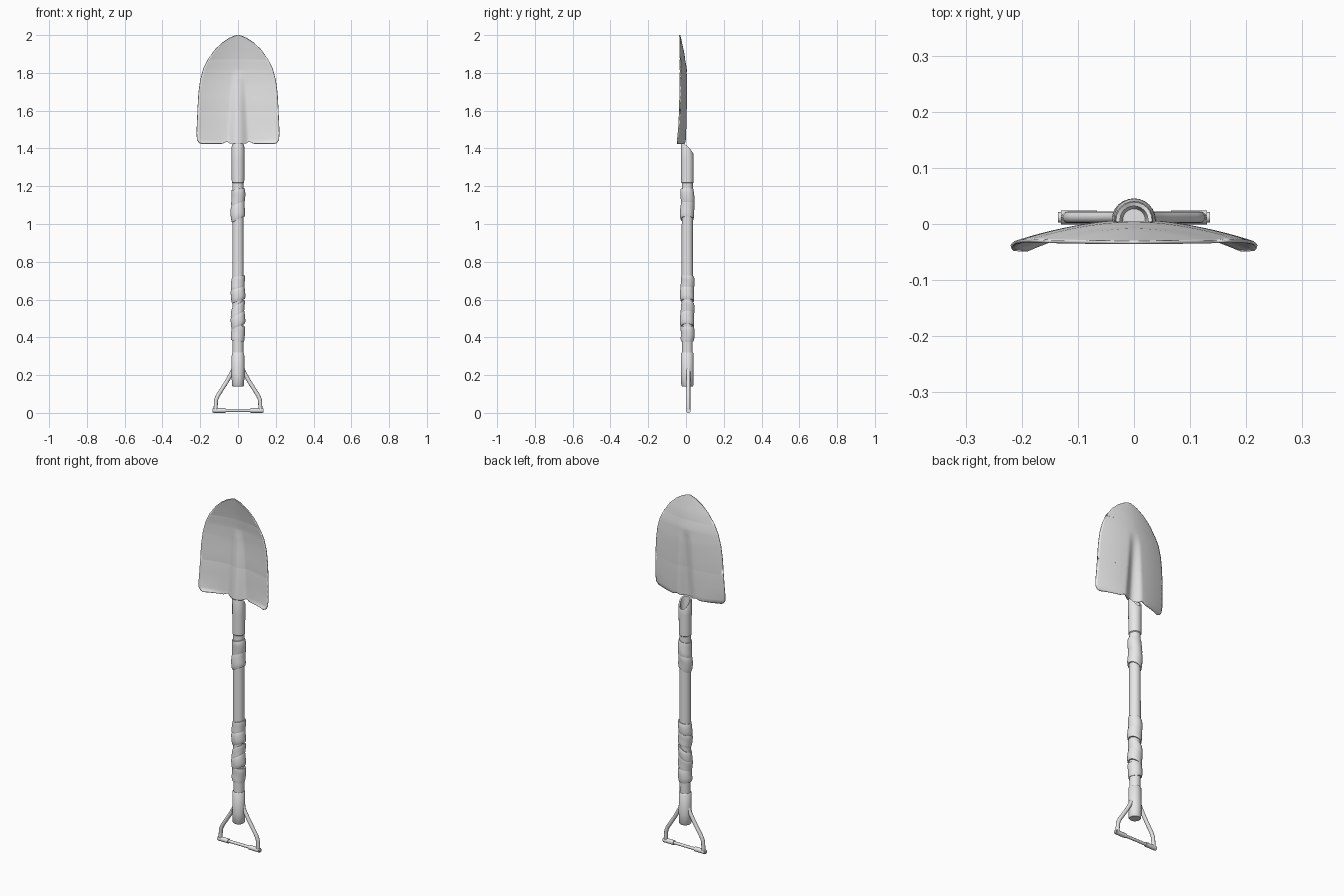
import bpy, bmesh, math
from mathutils import Vector

cube = bpy.data.objects.get("Cube")
if cube:
    bpy.data.objects.remove(cube, do_unlink=True)

AXIS_Y = 0.007   # shaft centre line
SIDES = 24

grey = bpy.data.materials.new("plain grey")
grey.use_nodes = True
colour = (0.8, 0.8, 0.8, 1)
grey.diffuse_color = colour
grey.node_tree.nodes["Principled BSDF"].inputs["Base Color"].default_value = colour


def finish(name, bm, angle=40):
    bmesh.ops.recalc_face_normals(bm, faces=bm.faces)
    mesh = bpy.data.meshes.new(name)
    bm.to_mesh(mesh)
    bm.free()
    obj = bpy.data.objects.new(name, mesh)
    bpy.context.collection.objects.link(obj)
    mesh.materials.append(grey)
    bpy.ops.object.select_all(action='DESELECT')
    obj.select_set(True)
    bpy.context.view_layer.objects.active = obj
    bpy.ops.object.shade_smooth_by_angle(angle=math.radians(angle))
    return obj


def bridge(bm, rings, closed=True):
    n = len(rings[0])
    for a, b in zip(rings, rings[1:]):
        for i in range(n if closed else n - 1):
            j = (i + 1) % n
            bm.faces.new((a[i], a[j], b[j], b[i]))


def lathe(name, profile, warp=None, caps=True):
    """Turn (radius, height) pairs around the shaft; warp adjusts r, z by angle."""
    bm = bmesh.new()
    rings = []
    for k, (r, z) in enumerate(profile):
        ring = []
        for i in range(SIDES):
            a = 2 * math.pi * i / SIDES
            rr, zz = warp(r, z, a, k) if warp else (r, z)
            ring.append(bm.verts.new((rr * math.cos(a), AXIS_Y + rr * math.sin(a), zz)))
        rings.append(ring)
    bridge(bm, rings)
    if caps:
        bm.faces.new(rings[0])
        bm.faces.new(rings[-1])
    return finish(name, bm)


def tube(name, points, radius, sides=12):
    """Round rod swept along points lying in the xz plane."""
    pts = [Vector(p) for p in points]
    bm = bmesh.new()
    rings = []
    for k, p in enumerate(pts):
        d_in = (p - pts[max(k - 1, 0)]).normalized()
        d_out = (pts[min(k + 1, len(pts) - 1)] - p).normalized()
        t = (d_in + d_out).normalized()
        side = t.cross(Vector((0, 1, 0)))
        ring = []
        for i in range(sides):
            a = 2 * math.pi * i / sides
            ring.append(bm.verts.new(p + radius * (math.cos(a) * side + math.sin(a) * Vector((0, 1, 0)))))
        rings.append(ring)
    bridge(bm, rings)
    bm.faces.new(rings[0])
    bm.faces.new(rings[-1])
    return finish(name, bm)


def interp(table, z):
    for (z0, v0), (z1, v1) in zip(table, table[1:]):
        if z <= z1:
            return v0 + (v1 - v0) * max(0, (z - z0) / (z1 - z0))
    return table[-1][1]


# Blade: dished sheet with a pressed central ridge
half_width = [(1.425, .19), (1.43, .205), (1.445, .216), (1.48, .219), (1.6, .214),
              (1.69, .209), (1.76, .2), (1.82, .184), (1.87, .16), (1.925, .12),
              (1.96, .083), (1.985, .045), (1.996, .018), (2.0, .004)]
edge_depth = [(1.425, -.047), (1.5, -.039), (1.6, -.034), (1.8, -.03), (2, -.033)]
centre_depth = [(1.425, 0), (1.6, .004), (1.74, .005), (1.82, .001), (1.9, -.011), (2, -.033)]

rows = sorted({z for z, _ in half_width} | {1.45 + .03 * i for i in range(18)})
COLS = 48
bm = bmesh.new()
grid = []
for z in rows:
    w = interp(half_width, z)
    e, c = interp(edge_depth, z), interp(centre_depth, z)
    f = max(0, min(1, (1.81 - z) / .38))
    ridge, ridge_w = .029 * f ** .7, .035 + .022 * f
    line = []
    for i in range(COLS + 1):
        s = 2 * i / COLS - 1
        u = math.copysign(abs(s) ** 1.4, s)
        x = u * w
        y = c + (e - c) * abs(u) ** 1.8
        if abs(x) < ridge_w:
            y -= ridge * math.cos(math.pi * x / ridge_w / 2) ** 1.5
        # shallow notch on either side of the ridge at the foot of the blade
        lift = .01 * math.exp(-((abs(x) - .06) / .014) ** 2) * max(0, 1 - (z - 1.425) / .06)
        line.append(bm.verts.new((x, y, z + lift)))
    grid.append(line)
bridge(bm, grid, closed=False)
blade = finish("blade", bm, 60)
solid = blade.modifiers.new("thickness", 'SOLIDIFY')
solid.thickness = .006
solid.offset = 0


# Upper socket: open tube, mouth sloping down toward the back
def slope(r, z, a, k):
    back = (1 + math.sin(a)) / 2
    return r, z - (.055 * back ** 2 if z > 1.35 else 0)


lathe("blade_socket", [(.028, 1.215), (.033, 1.22), (.034, 1.34), (.034, 1.42), (.032, 1.427),
                       (.025, 1.424), (.025, 1.36), (.02, 1.3)], slope)

# Shaft and lower socket
lathe("shaft", [(.028, .2), (.03, .7), (.029, 1.3)])
lathe("handle_socket", [(.028, .14), (.032, .145), (.034, .2), (.033, .315), (.029, .32)])


# Wrapped bindings: bulging bands with slanted edges
def binding(name, low, high, tilt, radius=.036):
    steps = 8
    profile = [(.027, low)]
    for i in range(steps + 1):
        t = i / steps
        profile.append((radius - .003 * (2 * t - 1) ** 4, low + (high - low) * t))
    profile.append((.027, high))

    def twist(r, z, a, k):
        swell = .0022 * math.sin(a + z * 45) if r > .03 else 0
        return r + swell, z + tilt * math.cos(a)
    lathe(name, profile, twist)


for n, (low, high, tilt) in enumerate([(1.1, 1.185, .006), (1.025, 1.112, .016),
                                       (.655, .722, .006), (.592, .662, .012),
                                       (.515, .575, .022), (.455, .525, .018),
                                       (.38, .462, -.005)]):
    binding("binding_%d" % (n + 1), low, high, tilt, .0365 + .001 * (n % 2))

# Fork arms and cross grip
GRIP_Y = .012
for side, sx in (("left", 1), ("right", -1)):
    path = [(.018, .25), (.032, .215), (.06, .165), (.105, .095), (.116, .07), (.119, .016)]
    tube("fork_arm_" + side, [(sx * x, GRIP_Y, z) for x, z in path], .0105)
    tube("grip_collar_" + side, [(sx * x, GRIP_Y, .0135) for x in (.066, .13)], .0125)
    tube("grip_end_" + side, [(sx * x, GRIP_Y, .0135) for x in (.12, .135)], .0095)
tube("grip_bar", [(-.08, GRIP_Y, .0135), (.08, GRIP_Y, .0135)], .008)

# Rest the grip on the ground
for obj in bpy.context.scene.objects:
    if obj.name.startswith("grip"):
        obj.location.z -= .001
